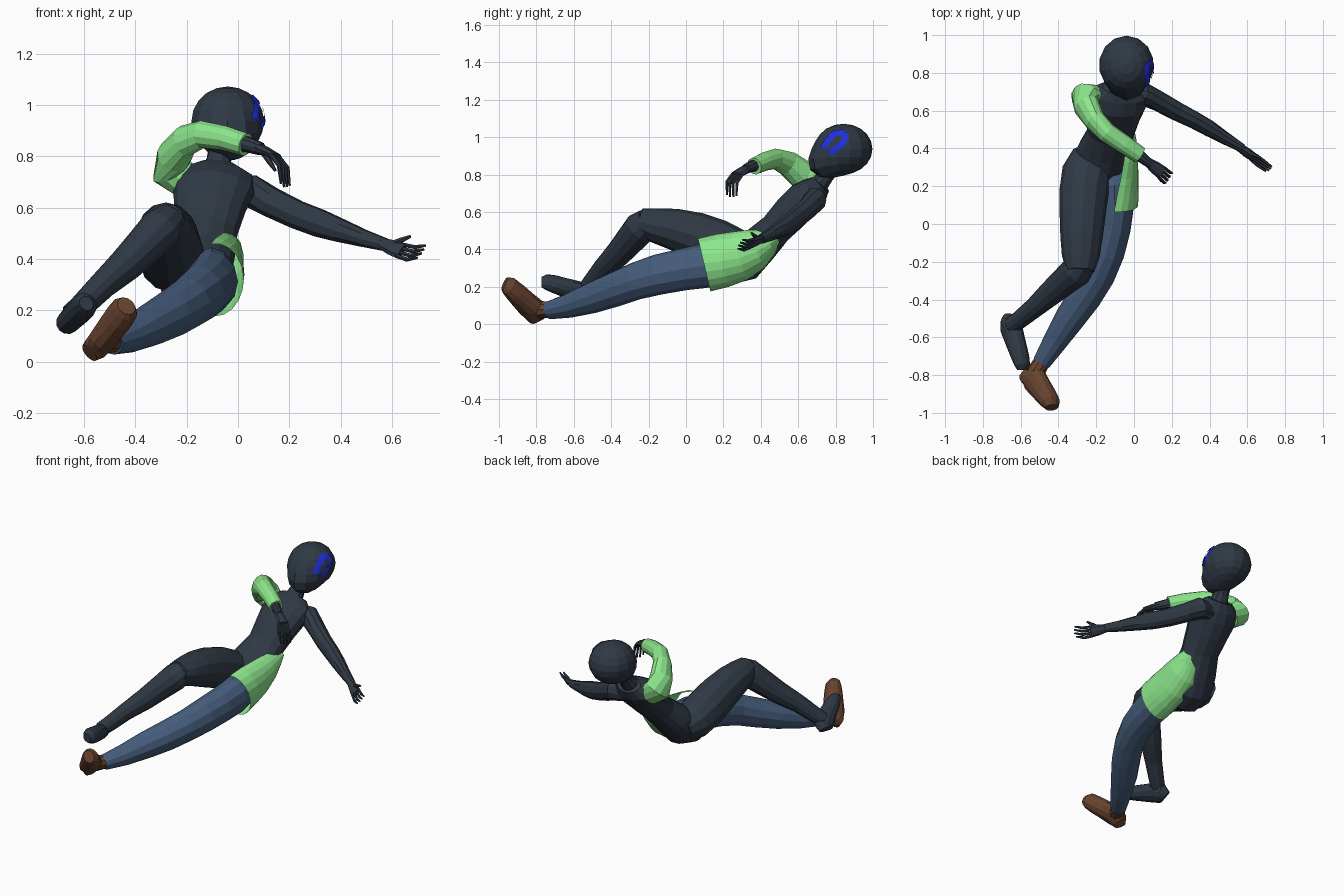
import bpy, bmesh, math
from mathutils import Vector as V
from mathutils.bvhtree import BVHTree


def mat(name, rgb):
    m = bpy.data.materials.new(name)
    m.diffuse_color = (*rgb, 1)
    return m


DARK = mat("charcoal", (0.029, 0.041, 0.059))
GREEN = mat("light green", (0.28, 0.84, 0.28))
DENIM = mat("denim blue", (0.060, 0.108, 0.20))
BROWN = mat("boot brown", (0.135, 0.055, 0.028))
BLUE = mat("bright blue", (0.015, 0.03, 0.72))


def finish(name, bm, material):
    me = bpy.data.meshes.new(name)
    bm.to_mesh(me)
    bm.free()
    me.materials.append(material)
    ob = bpy.data.objects.new(name, me)
    bpy.context.collection.objects.link(ob)
    return ob


def tube(name, rings, material, ref, n=12, arc=None):
    """Loft of elliptical rings (centre, half width, half height).
    arc = (start, end) angles of the first and of the last ring makes an open shell."""
    bm = bmesh.new()
    pts = [V(r[0]) for r in rings]
    ref = V(ref)
    rows = []
    for i, (c, a, b) in enumerate(rings):
        t = (pts[min(i + 1, len(pts) - 1)] - pts[max(i - 1, 0)]).normalized()
        s = t.cross(ref).normalized()
        u = s.cross(t)
        if arc:
            f = i / (len(rings) - 1)
            lo = arc[0][0] + (arc[1][0] - arc[0][0]) * f
            hi = arc[0][1] + (arc[1][1] - arc[0][1]) * f
            angs = [math.radians(lo + (hi - lo) * k / (n - 1)) for k in range(n)]
        else:
            angs = [math.tau * k / n for k in range(n)]
        rows.append([bm.verts.new(pts[i] + s * a * math.cos(q) + u * b * math.sin(q)) for q in angs])
    for r0, r1 in zip(rows, rows[1:]):
        for k in range(n - 1 if arc else n):
            j = (k + 1) % n
            bm.faces.new((r0[k], r0[j], r1[j], r1[k]))
    if not arc:
        bm.faces.new(rows[0][::-1])
        bm.faces.new(rows[-1])
        bmesh.ops.recalc_face_normals(bm, faces=bm.faces)
    return finish(name, bm, material)


def foot(name, sole, axis, up, profile, material):
    """Foot lofted from heel to toe; profile = (distance, height, half width)."""
    f, u = V(axis).normalized(), V(up)
    u = (u - f * u.dot(f)).normalized()
    rings = [(V(sole) + f * d + u * h / 2, w, h / 2) for d, h, w in profile]
    return tube(name, rings, material, u)


def hand(name, wrist, knuckle, mid, tip, side, thumb):
    w, k, m, e = V(wrist), V(knuckle), V(mid), V(tip)
    t = (k - w).normalized()
    s = V(side)
    s = (s - t * s.dot(t)).normalized()
    ref = s.cross(t)
    tube(name + "_palm", [(w, .024, .022), (w.lerp(k, .5), .034, .02), (k, .037, .014)], DARK, ref, 8)
    for i in range(4):
        o = (i - 1.5) * .019
        g = 1 - .12 * abs(i - 1.3)
        tube(f"{name}_finger_{i + 1}",
             [(k - t * .01 + s * o, .009, .009), (k.lerp(m, g) + s * o * 1.1, .009, .009),
              (m.lerp(e, g) + s * o * 1.1, .005, .005)], DARK, ref, 6)
    b, th = w.lerp(k, .3), V(thumb)
    tube(name + "_thumb", [(b, .014, .014), (b.lerp(th, .6), .011, .011), (th, .006, .006)], DARK, ref, 6)


# Torso and neck
tube("torso", [((-.19, .18, .30), .05, .05), ((-.19, .23, .31), .12, .10), ((-.18, .31, .345), .15, .12),
               ((-.155, .39, .42), .145, .105), ((-.125, .48, .51), .125, .09), ((-.11, .56, .595), .14, .10),
               ((-.095, .635, .67), .16, .10), ((-.085, .69, .715), .155, .08),
               ((-.08, .725, .75), .09, .055)], DARK, (0, -.7, .7), 14)
tube("neck", [((-.082, .70, .735), .065, .055), ((-.075, .745, .79), .047, .045),
              ((-.06, .80, .87), .048, .048)], DARK, (0, -.7, .7), 10)

# Head: egg pulled out towards the chin
bm = bmesh.new()
bmesh.ops.create_uvsphere(bm, u_segments=14, v_segments=10, radius=1)
chin = V((.05, -.75, -.66)).normalized()
for v in bm.verts:
    d = v.co.normalized()
    k = 1 + .43 * max(0, d.dot(chin)) ** 5
    v.co = V((-.04 + .145 * d.x * k, .842 + .155 * d.y * k, .937 + .135 * d.z * k))
tree = BVHTree.FromBMesh(bm)
finish("head", bm, DARK)

# Hooked stripe lying on the side of the face
path = [(.735, .94), (.762, .984), (.798, 1.017), (.838, 1.022), (.855, 1.0), (.836, .963), (.772, .914)]
fine = [V(path[i]).lerp(V(path[i + 1]), k / 4) for i in range(len(path) - 1) for k in range(4)] + [V(path[-1])]
bm = bmesh.new()
prev = None
for i, p in enumerate(fine):
    t = (fine[min(i + 2, len(fine) - 1)] - fine[max(i - 2, 0)]).normalized()
    row = []
    for q in (-.016, 0, .016):
        y, z = p.x - t.y * q, p.y + t.x * q
        hit, nor, _, _ = tree.ray_cast(V((1, y, z)), V((-1, 0, 0)))
        if hit:
            row.append(bm.verts.new(hit + nor * .006))
    if len(row) < 3:
        prev = None
        continue
    if prev:
        for a in range(2):
            fc = bm.faces.new((prev[a], prev[a + 1], row[a + 1], row[a]))
            fc.normal_update()
            if fc.normal.x < 0:
                fc.normal_flip()
    prev = row
finish("face_stripe", bm, BLUE)

# Left arm, stretched out sideways
tube("left_arm", [((-.03, .68, .67), .05, .06), ((.05, .69, .665), .062, .066), ((.13, .65, .62), .054, .06),
                  ((.23, .595, .572), .05, .057), ((.32, .55, .538), .046, .056), ((.40, .505, .51), .043, .047),
                  ((.49, .45, .48), .033, .035), ((.575, .40, .455), .023, .026)], DARK, (0, 0, 1), 10)
hand("left_hand", (.56, .405, .46), (.64, .348, .43), (.68, .315, .42), (.722, .285, .43),
     (.25, .35, .6), (.672, .35, .488))

# Right arm: green sleeve bent in front of the chest
tube("right_sleeve", [((-.20, .67, .70), .065, .07), ((-.26, .672, .745), .075, .085), ((-.25, .622, .80), .068, .08),
                      ((-.205, .545, .86), .055, .068), ((-.14, .48, .885), .052, .055),
                      ((-.05, .42, .87), .05, .049), ((.03, .365, .845), .046, .046)],
     GREEN, (.3, .3, 1), 12)
tube("right_forearm", [((0, .385, .855), .035, .035), ((.05, .345, .842), .028, .03),
                       ((.09, .315, .828), .024, .026)], DARK, (0, 0, 1), 10)
hand("right_hand", (.07, .33, .835), (.15, .27, .80), (.182, .24, .75), (.185, .245, .675),
     (.6, .7, -.2), (.145, .225, .745))

# Left leg: jeans, half shorts and boot
tube("left_jeans", [((-.11, .34, .34), .08, .07), ((-.105, .22, .33), .095, .115), ((-.10, .10, .312), .10, .118),
                    ((-.115, -.02, .292), .098, .112), ((-.145, -.15, .265), .095, .108),
                    ((-.19, -.27, .23), .09, .10), ((-.26, -.385, .185), .088, .094),
                    ((-.34, -.50, .142), .08, .084), ((-.42, -.625, .10), .064, .066),
                    ((-.49, -.735, .074), .048, .048)], DENIM, (0, 0, 1))
tube("left_shorts", [((-.09, .485, .468), .095, .035), ((-.09, .44, .445), .104, .075), ((-.09, .37, .405), .112, .115),
                     ((-.09, .28, .365), .113, .137), ((-.09, .19, .34), .115, .145),
                     ((-.09, .097, .318), .112, .146)], GREEN, (0, 0, 1), 12, ((125, 285), (82, 290)))
foot("left_boot", (-.578, -.872, .048), (.53, -.53, .67), (.52, .8, .29),
     [(-.035, .07, .04), (-.02, .125, .05), (.03, .15, .053), (.09, .13, .056), (.16, .112, .06),
      (.215, .095, .056), (.24, .065, .04)], BROWN)
tube("boot_shaft", [((-.485, -.725, .078), .043, .043), ((-.515, -.775, .078), .048, .048),
                    ((-.535, -.80, .075), .048, .048)], BROWN, (0, 0, 1), 10)

# Right leg: raised knee, all dark
tube("right_thigh", [((-.225, .37, .36), .10, .09), ((-.25, .28, .385), .13, .12), ((-.265, .17, .43), .13, .13),
                     ((-.272, .05, .475), .122, .125), ((-.278, -.07, .51), .112, .11),
                     ((-.282, -.17, .53), .10, .092), ((-.285, -.25, .55), .075, .07)], DARK, (0, 0, 1))
tube("right_shin", [((-.265, -.20, .555), .07, .07), ((-.30, -.245, .515), .085, .088), ((-.365, -.30, .45), .075, .08),
                    ((-.44, -.365, .375), .066, .07), ((-.53, -.445, .295), .053, .057),
                    ((-.61, -.51, .215), .047, .05), ((-.65, -.54, .18), .045, .045)], DARK, (0, -.5, .7))
foot("right_foot", (-.70, -.565, .118), (.10, -.235, .10), (.35, .31, .33),
     [(-.03, .09, .034), (-.012, .125, .045), (.04, .13, .048), (.11, .112, .051), (.19, .092, .052),
      (.235, .075, .046), (.257, .05, .03)], DARK)
